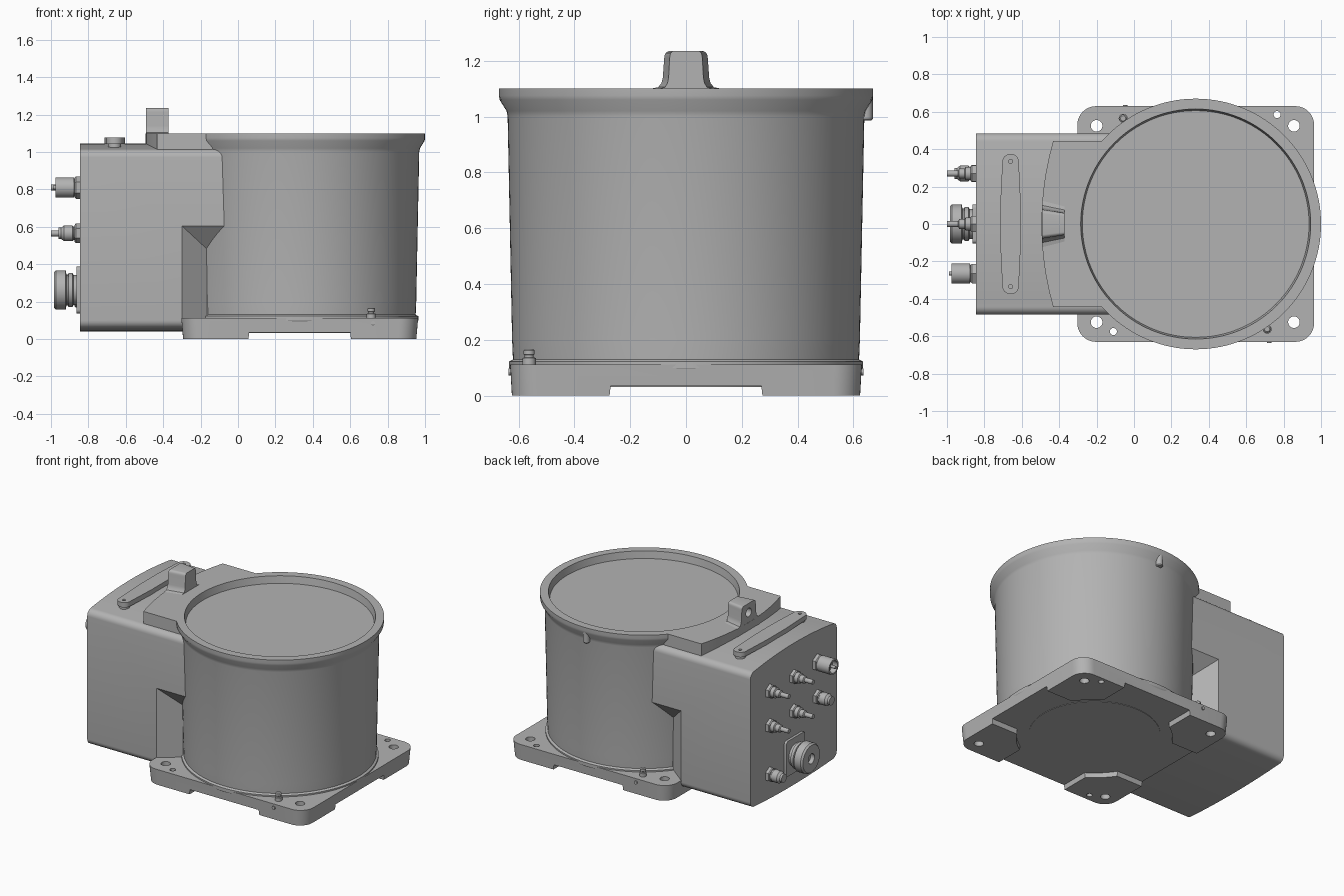
import bpy, bmesh, math
from mathutils import Matrix, Vector

if "Cube" in bpy.data.objects:
    bpy.data.objects.remove(bpy.data.objects["Cube"], do_unlink=True)

CX = 0.33  # drum axis
END = -0.845  # connector face
grey = bpy.data.materials.new("cast grey")
grey.use_nodes = True
grey.diffuse_color = (0.45, 0.45, 0.45, 1)
grey.node_tree.nodes["Principled BSDF"].inputs["Base Color"].default_value = grey.diffuse_color


def finish(name, bm):
    bmesh.ops.remove_doubles(bm, verts=bm.verts, dist=1e-5)
    bmesh.ops.recalc_face_normals(bm, faces=bm.faces)
    me = bpy.data.meshes.new(name)
    bm.to_mesh(me)
    bm.free()
    me.materials.append(grey)
    ob = bpy.data.objects.new(name, me)
    bpy.context.collection.objects.link(ob)
    return ob


def smooth(ob, angle=30):
    bpy.ops.object.select_all(action='DESELECT')
    ob.select_set(True)
    bpy.context.view_layer.objects.active = ob
    bpy.ops.object.shade_smooth_by_angle(angle=math.radians(angle))
    return ob


def prism(name, pts, lo, hi, axis='Z'):
    """Extrude a 2D outline: (x, y) along Z or (y, z) along X."""
    put = (lambda p, t: (p[0], p[1], t)) if axis == 'Z' else (lambda p, t: (t, p[0], p[1]))
    bm = bmesh.new()
    a = [bm.verts.new(put(p, lo)) for p in pts]
    b = [bm.verts.new(put(p, hi)) for p in pts]
    bm.faces.new(a)
    bm.faces.new(b)
    for i in range(len(pts)):
        j = (i + 1) % len(pts)
        bm.faces.new((a[i], a[j], b[j], b[i]))
    return finish(name, bm)


def lathe(name, profile, loc=(0, 0, 0), axis='Z', n=32):
    """Spin (radius, height) points; axis 'X' points out along -x."""
    rings = []
    bm = bmesh.new()
    for r, h in profile:
        rings.append([bm.verts.new((r * math.cos(k * math.tau / n), r * math.sin(k * math.tau / n), h))
                      for k in range(n)])
    for p, q in zip(rings, rings[1:]):
        for k in range(n):
            bm.faces.new((p[k], p[(k + 1) % n], q[(k + 1) % n], q[k]))
    bm.faces.new(rings[0])
    bm.faces.new(rings[-1])
    m = Matrix.Translation(loc)
    if axis == 'X':
        m = m @ Matrix.Rotation(-math.pi / 2, 4, 'Y')
    bmesh.ops.transform(bm, matrix=m, verts=bm.verts)
    return finish(name, bm)


def cut(ob, *cutters):
    for c in cutters:
        mod = ob.modifiers.new("cut", 'BOOLEAN')
        mod.operation, mod.solver, mod.object = 'DIFFERENCE', 'EXACT', c
        bpy.context.view_layer.objects.active = ob
        bpy.ops.object.modifier_apply(modifier=mod.name)
        bpy.data.objects.remove(c, do_unlink=True)
    return ob


def arc(cx, cy, r, a0, a1, n):
    return [(cx + r * math.cos(math.radians(a0 + (a1 - a0) * i / n)),
             cy + r * math.sin(math.radians(a0 + (a1 - a0) * i / n))) for i in range(n + 1)]


def rounded(cx, cy, hx, hy, r, n=10):
    pts = []
    for k, (sx, sy) in enumerate([(1, 1), (-1, 1), (-1, -1), (1, -1)]):
        pts += arc(cx + sx * (hx - r), cy + sy * (hy - r), r, 90 * k, 90 * k + 90, n)
    return pts


def hole(x, y, r, lo=-0.1, hi=0.3):
    return lathe("cutter", [(r, lo), (r, hi)], (x, y, 0), n=24)


# Base plate: corner feet, bolt holes and dowel holes
plate = prism("base_plate", rounded(CX, 0, 0.633, 0.63, 0.1), 0, 0.112)
for v in plate.data.vertices:
    if v.co.z < 0.01:
        v.co.x = CX + (v.co.x - CX) * 0.985
        v.co.y *= 0.99
trench_x = [(-0.285, -0.1), (0.285, -0.1), (0.27, 0.035), (-0.27, 0.035)]
trench = prism("cutter", trench_x, -1, 2, 'X')
cross = prism("cutter", trench_x, -1, 1, 'X')
cross.data.transform(Matrix.Translation((CX, 0, 0)) @ Matrix.Rotation(math.pi / 2, 4, 'Z'))
cut(plate, trench, cross, lathe("cutter", [(0.5, -0.1), (0.5, 0.035)], (CX, 0, 0), n=96))
cut(plate, *[hole(x, y, 0.031) for x in (-0.2, 0.855) for y in (-0.525, 0.525)])
cut(plate, hole(0.765, 0.585, 0.019), hole(-0.11, -0.575, 0.019))
smooth(plate)
smooth(lathe("bottom_cover", [(0.42, 0.032), (0.42, 0.05)], (CX, 0, 0), n=96))

# Drum with flared rim and recessed top
smooth(lathe("drum", [(0.6, 0.05), (0.634, 0.1), (0.634, 0.122), (0.62, 0.13), (0.623, 0.2), (0.639, 1.0),
                      (0.643, 1.02), (0.668, 1.06), (0.67, 1.075), (0.67, 1.1), (0.615, 1.1),
                      (0.606, 1.05)], (CX, 0, 0), n=128), 25)

# Connector housing: crowned profile with pockets over the rear bolt holes
half = [(0.44 * i / 8, 1.045 - 0.03 * (i / 8) ** 2) for i in range(9)]
half += arc(0.44, 0.97, 0.045, 80, 0, 6)
half += arc(0.44, 0.1, 0.045, 0, -80, 6)
half += [(0.44 * i / 8, 0.04 + 0.015 * (i / 8) ** 2) for i in range(8, -1, -1)]
housing = prism("housing", half + [(-y, z) for y, z in half[-2:0:-1]], END, 0.15, 'X')
for s in (-1, 1):
    bm = bmesh.new()
    for x, y, z in [(-0.3, 0.485, 0.605), (-0.165, 0.38, 0.48), (0.1, 0.38, 0.48), (0.1, 0.485, 0.605)]:
        bm.verts.new((x, s * y, z))
        bm.verts.new((x, s * y, -0.1))
    for x in (-0.3, 0.1):
        for z in (0.605, -0.1):
            bm.verts.new((x, s * 0.6, z))
    bmesh.ops.convex_hull(bm, input=bm.verts)
    cut(housing, finish("cutter", bm))
smooth(housing)

# Raised deck joining housing and rim
R = 1.6
deck = [(-0.495 + R - math.sqrt(R * R - y * y), y) for y in [0.445 - 0.089 * i for i in range(11)]]
a = math.degrees(math.asin(0.445 / 0.645))
deck += arc(CX, 0, 0.645, 180 + a, 180 - a, 24)
smooth(prism("deck", deck, 0.98, 1.1))

# Lifting lug with flared foot, tapering forward, blind hole in the rear
lug_half = [(0.125, 1.04), (0.125, 1.1), (0.1, 1.105), (0.088, 1.12), (0.083, 1.14), (0.078, 1.21)]
lug_half += arc(0.057, 1.215, 0.02, 0, 90, 5)
lug = prism("lifting_lug", lug_half + [(-y, z) for y, z in reversed(lug_half)], -0.493, -0.372, 'X')
for v in lug.data.vertices:
    if v.co.x > -0.4:
        v.co.y *= 0.75
cut(lug, lathe("cutter", [(0.03, -0.06), (0.03, 0.1)], (-0.49, 0, 1.17), 'X', 24))
smooth(lug)

# Top cover strip on two feet with screw holes
strip = arc(-0.66, 0.33, 0.045, 15, 165, 12) + [(-0.715, 0.1), (-0.715, -0.1)]
strip += arc(-0.66, -0.33, 0.045, 195, 345, 12) + [(-0.605, -0.1), (-0.605, 0.1)]
bar = prism("cover_strip", strip, 1.043, 1.078)
cut(bar, *[hole(-0.66, s * 0.335, 0.011, 1.06, 1.2) for s in (-1, 1)])
smooth(bar)
for s in (-1, 1):
    smooth(lathe("strip_foot", [(0.035, 1.0), (0.035, 1.05)], (-0.66, s * 0.33, 0)))


# Connectors on the rear face
def connector(name, y, z, nut, profile):
    lathe(name + "_nut", [(nut, -0.01), (nut, 0.022), (nut * 0.88, 0.028)], (END, y, z), 'X', 6)
    smooth(lathe(name, [(profile[0][0], 0)] + profile, (END, y, z), 'X'))


thin = [(0.036, 0.05), (0.036, 0.055), (0.026, 0.06), (0.026, 0.09), (0.016, 0.095), (0.016, 0.155)]
capped = [(0.036, 0.03), (0.036, 0.035), (0.042, 0.04), (0.042, 0.085), (0.03, 0.1), (0.03, 0.115)]
for y, z in [(0.27, 0.81), (0, 0.81), (0, 0.565), (0.27, 0.565)]:
    connector("thin_connector", y, z, 0.05, thin)
for y, z in [(-0.265, 0.565), (0.27, 0.22)]:
    connector("capped_connector", y, z, 0.052, capped)
connector("round_connector", -0.265, 0.81, 0.06,
          [(0.045, 0.03), (0.054, 0.032), (0.054, 0.13), (0.042, 0.13), (0.042, 0.09),
           (0.01, 0.09), (0.01, 0.145)])
smooth(prism("power_flange", rounded(0, 0.262, 0.105, 0.125, 0.02, 4), END - 0.018, END + 0.01, 'X'))
smooth(lathe("power_connector", [(0.08, 0), (0.08, 0.035), (0.092, 0.04), (0.092, 0.06), (0.082, 0.065),
                                 (0.082, 0.072), (0.105, 0.076), (0.105, 0.128), (0.095, 0.14),
                                 (0.035, 0.14), (0.035, 0.11)], (END, 0, 0.262), 'X', 48))

# Breather pins on the plate, each with a small side screw, and a stop under the rim
for x, y in [(0.712, -0.562), (-0.058, 0.565)]:
    smooth(lathe("plate_pin", [(0.024, 0.1), (0.024, 0.135), (0.016, 0.137), (0.016, 0.145), (0.02, 0.148),
                               (0.02, 0.162), (0.014, 0.167)], (x, y, 0), n=20))
    screw = lathe("side_screw", [(0.012, -0.008), (0.012, 0.008)], n=12)
    screw.data.transform(Matrix.Translation((x + 0.01, math.copysign(0.628, y), 0.085))
                         @ Matrix.Rotation(math.pi / 2, 4, 'X'))
    smooth(screw)
smooth(lathe("rim_stop", [(0.018, 0.985), (0.024, 0.991), (0.024, 1.07)], (CX, 0.645, 0), n=20))
